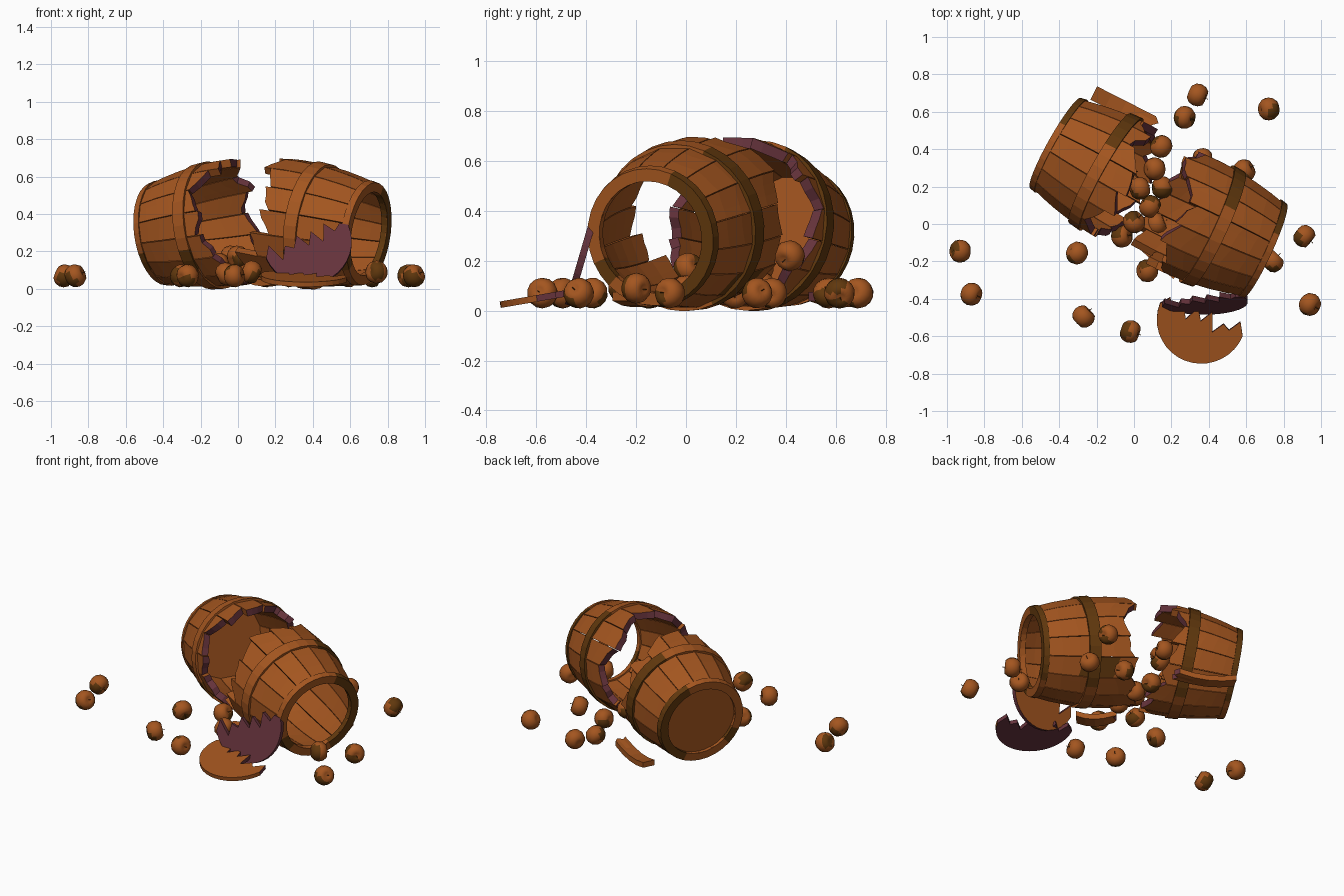
import bpy, bmesh, math, random
from mathutils import Vector, Matrix, Euler

if "Cube" in bpy.data.objects:
    bpy.data.objects.remove(bpy.data.objects["Cube"])

random.seed(4)


def material(name, rgb):
    m = bpy.data.materials.new(name)
    m.diffuse_color = (*rgb, 1)
    m.use_nodes = True
    m.node_tree.nodes["Principled BSDF"].inputs["Base Color"].default_value = m.diffuse_color
    return m


MATS = [material("warm_wood", (0.37, 0.092, 0.014)),
        material("dark_wood", (0.118, 0.039, 0.004)),
        material("purple_break", (0.135, 0.034, 0.046))]
WOOD, DARK, BREAK = 0, 1, 2


def finish(bm, name, smooth=False):
    bmesh.ops.recalc_face_normals(bm, faces=bm.faces[:])
    me = bpy.data.meshes.new(name)
    bm.to_mesh(me)
    bm.free()
    for m in MATS:
        me.materials.append(m)
    for p in me.polygons:
        p.use_smooth = smooth
    ob = bpy.data.objects.new(name, me)
    bpy.context.collection.objects.link(ob)
    return ob


def slab(bm, outer, inner, dark_rows=()):
    """Solid between two matching grids; the last row is the broken end."""
    a = [[bm.verts.new(p) for p in row] for row in outer]
    b = [[bm.verts.new(p) for p in row] for row in inner]
    n, m = len(a), len(a[0])
    for g in (a, b):
        for i in range(n - 1):
            for j in range(m - 1):
                f = bm.faces.new((g[i][j], g[i + 1][j], g[i + 1][j + 1], g[i][j + 1]))
                if g is a and i in dark_rows:
                    f.material_index = DARK
    for i in range(n - 1):
        for j in (0, m - 1):
            bm.faces.new((a[i][j], a[i + 1][j], b[i + 1][j], b[i][j]))
    for j in range(m - 1):
        bm.faces.new((a[0][j], a[0][j + 1], b[0][j + 1], b[0][j]))
        f = bm.faces.new((a[-1][j], a[-1][j + 1], b[-1][j + 1], b[-1][j]))
        f.material_index = BREAK


STAVES = 16


def radius(l):
    return 0.340 - 0.068 * ((0.46 - l) / 0.46) ** 2


def barrel_half(name, end, axis, side, lengths, closed):
    t = math.radians(7.8)
    ax = Vector((*axis, 0)).normalized()
    A = ax * math.cos(t) + Vector((0, 0, math.sin(t)))
    U = -ax * math.sin(t) + Vector((0, 0, math.cos(t)))
    S = Vector((*side, 0)).normalized()
    E = Vector(end)

    def P(l, r, th):
        return E + A * l + (S * math.cos(th) + U * math.sin(th)) * r

    # staves with splintered ends
    bm = bmesh.new()
    step = 2 * math.pi / STAVES
    for k in range(STAVES):
        th = k * step
        slope = random.choice((-1, 1)) * random.uniform(0.012, 0.028)
        teeth = [lengths[k] + slope * (j - 1.5) + random.uniform(-0.012, 0.012) for j in range(4)]
        grids = []
        for drop in (0, 0.043):
            rows = []
            for i in range(6):
                row = []
                for j in range(4):
                    l = teeth[j] * i / 5
                    r = radius(l) - drop
                    f = j / 3 * 0.97 + 0.015
                    p0, p1 = P(l, r, th - step / 2), P(l, r, th + step / 2)
                    row.append(p0.lerp(p1, f))
                rows.append(row)
            grids.append(rows)
        slab(bm, *grids, dark_rows=(2, 3) if not closed and k == 14 else ())
    finish(bm, name + "_staves")

    # middle hoop and end rim, darker on the back side
    def ring(label, prof, n=32):
        bm = bmesh.new()
        vs = [[bm.verts.new(P(l, r, 2 * math.pi * i / n)) for l, r in prof]
              for i in range(n)]
        for i in range(n):
            for j in range(len(prof)):
                q = (j + 1) % len(prof)
                f = bm.faces.new((vs[i][j], vs[(i + 1) % n][j], vs[(i + 1) % n][q], vs[i][q]))
                th = 2 * math.pi * (i + 0.5) / n
                if math.cos(th) > 0.35 or 3.5 < th < 3.9:
                    f.material_index = DARK
        finish(bm, name + label)
    ring("_hoop", [(0.27, radius(0.27) + 0.009), (0.34, radius(0.34) + 0.009),
                   (0.34, radius(0.34) - 0.012), (0.27, radius(0.27) - 0.012)])
    ring("_end_rim", [(-0.006, 0.277), (0.03, 0.285), (0.03, 0.26), (0.03, 0.226), (-0.006, 0.226)])

    if closed:  # end boards
        bm = bmesh.new()
        d = [[bm.verts.new(P(l, 0.245, 2 * math.pi * i / 24)) for i in range(24)]
             for l in (0.015, 0.04)]
        for v in d:
            bm.faces.new(v)
        for i in range(24):
            bm.faces.new((d[0][i - 1], d[0][i], d[1][i], d[1][i - 1]))
        finish(bm, name + "_end_boards")


# stave lengths run from the back over the top to the front and underneath
barrel_half("left_half", (-0.415, 0.43, 0.295), (0.87, -0.49), (0.49, 0.87),
            [.40, .38, .42, .46, .50, .47, .40, .39, .41, .44, .48, .46, .48, .46, .44, .41], True)
barrel_half("right_half", (0.695, -0.14, 0.295), (-0.91, 0.42), (0.42, 0.91),
            [.52, .55, .61, .54, .51, .54, .51, .48, .46, .52, .61, .62, .60, .58, .56, .53], False)


# broken lid: two half discs with a toothed break
def lid_piece(name, centre, chord, v, thick, low, high, rim, seed):
    random.seed(seed)
    R = 0.238
    pts = [(R * math.cos(a), R * math.sin(a))
           for a in (math.pi + math.pi * i / 18 for i in range(19))]
    pts += [(R - 2 * R * i / 12, (0.045 if i % 2 else -0.02) + random.uniform(-.025, .025))
            for i in range(1, 12)]
    c, s = math.cos(chord), math.sin(chord)
    X, V = Vector((1, 0, 0)), Vector(v).normalized()
    N = X.cross(V)
    bm = bmesh.new()
    lay = [[bm.verts.new(Vector(centre) + X * (x * c - y * s) + V * (x * s + y * c) + N * h)
            for x, y in pts] for h in (-thick / 2, thick / 2)]
    bm.faces.new(lay[0]).material_index = low
    bm.faces.new(lay[1]).material_index = high
    n = len(pts)
    for i in range(n):
        f = bm.faces.new((lay[0][i], lay[0][(i + 1) % n], lay[1][(i + 1) % n], lay[1][i]))
        f.material_index = BREAK if i >= 18 else rim
    finish(bm, name)


lid_piece("leaning_lid_half", (0.37, -0.405, 0.25), math.radians(23), (0, 0.28, 0.96), 0.028,
          WOOD, BREAK, BREAK, 1)
lid_piece("flat_lid_half", (0.36, -0.51, 0.064), math.radians(-22), (0, 0.985, 0.17), 0.026,
          BREAK, WOOD, WOOD, 2)


# loose curved staves on the ground
def loose_stave(name, a, b, width):
    a, b = Vector((*a, 0)), Vector((*b, 0))
    w = (b - a).normalized().cross(Vector((0, 0, 1))) * width / 2
    grids = []
    for h in (0.035, 0.0):
        rows = []
        for i in range(5):
            f = i / 4
            row = []
            for j in range(4):
                g = f + (0.08 * (j % 2) if i == 4 else 0)
                row.append(a.lerp(b, g) + w * (j / 1.5 - 1)
                           + Vector((0, 0, 0.014 + h + 0.025 * (2 * f - 1) ** 2)))
            rows.append(row)
        grids.append(rows)
    bm = bmesh.new()
    slab(bm, *grids)
    finish(bm, name)


loose_stave("back_loose_stave", (-0.215, 0.70), (0.10, 0.54), 0.08)
loose_stave("front_loose_stave", (0.24, -0.26), (0.07, -0.11), 0.09)

# apples: (x, y, z)
APPLES = [(.34, .69, .07), (.27, .57, .07), (.72, .615, .07), (.91, -.065, .07), (.94, -.43, .07),
          (.74, -.2, .09), (-.93, -.145, .07), (-.87, -.375, .07), (-.305, -.155, .07),
          (-.27, -.495, .07), (-.02, -.575, .07), (-.065, -.065, .08), (.07, -.25, .09),
          (0, .01, .17), (.12, 0, .08), (.085, .095, .14), (.03, .19, .15), (.15, .195, .07),
          (.11, .295, .10), (.145, .415, .22), (-.04, .29, .17), (.365, .345, .07),
          (.59, .285, .07), (-.1, .24, .13)]
random.seed(9)
PROFILE = [(0, .037), (.018, .046), (.042, .044), (.058, .022), (.062, -.002),
           (.055, -.028), (.036, -.046), (.016, -.049), (0, -.043)]
for k, pos in enumerate(APPLES):
    rot = Euler((random.uniform(-.4, .4), 1.57 + random.uniform(-.5, .5), random.uniform(-.6, .6)))
    bm = bmesh.new()
    n = 14
    rings = [[bm.verts.new((0, 0, z))] if r == 0 else
             [bm.verts.new((r * math.cos(2 * math.pi * i / n), r * math.sin(2 * math.pi * i / n), z))
              for i in range(n)] for r, z in PROFILE]
    for p, q in zip(rings, rings[1:]):
        for i in range(n):
            c = [p[i % len(p)], p[(i + 1) % len(p)], q[(i + 1) % len(q)], q[i % len(q)]]
            bm.faces.new(list(dict.fromkeys(c)))
    # dark blush patches
    spots = [Vector([random.uniform(-1, 1) for _ in range(3)]).normalized() for _ in range(2)]
    for f in bm.faces:
        d = f.calc_center_median().normalized()
        if max(d.dot(s) for s in spots) > 0.72:
            f.material_index = DARK
    stem = bmesh.ops.create_cone(bm, segments=5, radius1=.0015, radius2=.002, depth=.03,
                                 cap_ends=True,
                                 matrix=Matrix.Translation((0.002, 0, .046)))["verts"]
    for f in {f for v in stem for f in v.link_faces}:
        f.material_index = DARK
    bm.transform(Matrix.Translation(pos) @ rot.to_matrix().to_4x4())
    finish(bm, "apple_%02d" % (k + 1), True)
